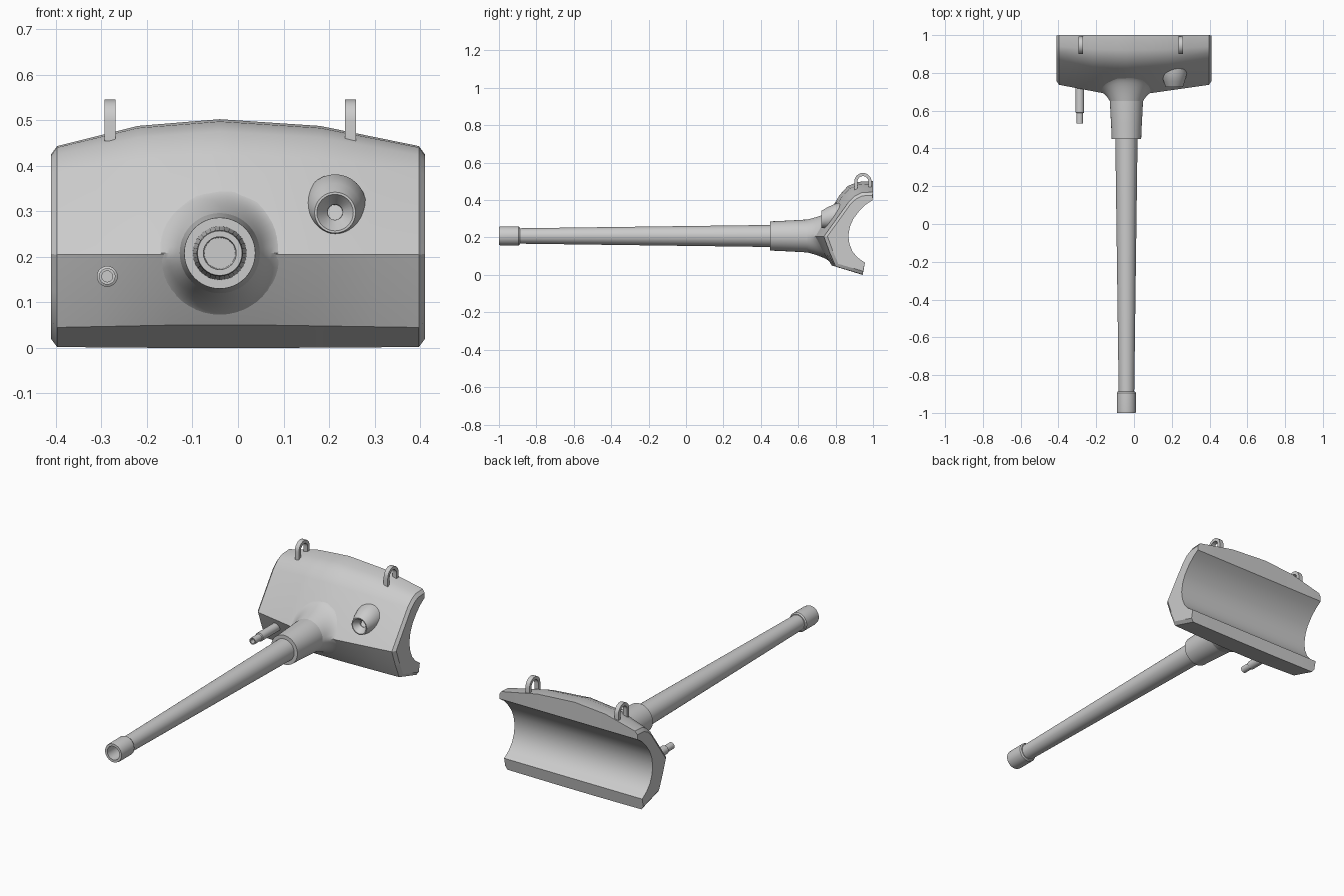
import bpy, bmesh, math

if "Cube" in bpy.data.objects:
    bpy.data.objects.remove(bpy.data.objects["Cube"])

paint = bpy.data.materials.new("grey_metal")
paint.diffuse_color = (0.6, 0.6, 0.6, 1)
paint.use_nodes = True
paint.node_tree.nodes["Principled BSDF"].inputs["Base Color"].default_value = paint.diffuse_color
AX, AZ = -0.04, 0.208          # barrel axis


def finish(name, bm, angle=32):
    bmesh.ops.remove_doubles(bm, verts=bm.verts, dist=1e-5)
    bmesh.ops.recalc_face_normals(bm, faces=bm.faces)
    me = bpy.data.meshes.new(name)
    bm.to_mesh(me)
    bm.free()
    me.materials.append(paint)
    ob = bpy.data.objects.new(name, me)
    bpy.context.collection.objects.link(ob)
    bpy.ops.object.select_all(action='DESELECT')
    ob.select_set(True)
    bpy.context.view_layer.objects.active = ob
    bpy.ops.object.shade_smooth_by_angle(angle=math.radians(angle))
    return ob


def loft(name, rings, caps=False, closed_loop=False):
    """Skin a list of closed rings of points."""
    bm = bmesh.new()
    vs = [[bm.verts.new(p) for p in r] for r in rings]
    n = len(rings[0])
    pairs = list(zip(vs, vs[1:])) + ([(vs[-1], vs[0])] if closed_loop else [])
    for a, b in pairs:
        for i in range(n):
            j = (i + 1) % n
            bm.faces.new((a[i], a[j], b[j], b[i]))
    if caps:
        bm.faces.new(vs[0])
        bm.faces.new(vs[-1])
    return finish(name, bm)


def circle(x, y, z, r, n):
    return [(x + r * math.cos(2 * math.pi * i / n), y,
             z + r * math.sin(2 * math.pi * i / n)) for i in range(n)]


def turned(name, x, prof, n=32):
    """Round part along y from (radius, y, z) steps."""
    return loft(name, [circle(x, y, z, r, n) for r, y, z in prof], caps=True)


def interp(v, pts):
    if v <= pts[0][0]:
        return pts[0][1]
    for (a, fa), (b, fb) in zip(pts, pts[1:]):
        if v <= b:
            return fa + (fb - fa) * (v - a) / (b - a)
    return pts[-1][1]


# Shield cross-section (y, z): at the ends and at the middle
END = [(0.945, 0.002), (0.80, 0.045), (0.768, 0.12), (0.737, 0.205), (0.87, 0.39),
       (0.905, 0.423), (0.94, 0.44), (1.0, 0.443)]
MID = [(0.945, 0.0), (0.78, 0.05), (0.735, 0.12), (0.69, 0.205), (0.82, 0.425),
       (0.865, 0.475), (0.92, 0.497), (1.0, 0.502)]
BACK = [(0.998, 0.40), (0.96, 0.375), (0.925, 0.34), (0.895, 0.30), (0.877, 0.26),
        (0.868, 0.21), (0.874, 0.165), (0.89, 0.125), (0.918, 0.092), (0.957, 0.065)]


def front_profile(x):
    top = interp(x, [(-0.397, 0), (-0.22, 0.75), (AX, 1), (0.18, 0.75), (0.397, 0)])
    nose = interp(x, [(-0.397, 0), (-0.15, 1), (0.07, 1), (0.397, 0)])
    out = []
    for i, ((y0, z0), (y1, z1)) in enumerate(zip(END, MID)):
        w = nose if i < 4 else top
        out.append((y0 + (y1 - y0) * w, z0 + (z1 - z0) * w))
    return out


def front_y(x, z):
    return interp(z, [(pz, py) for py, pz in front_profile(x)[1:]])


# Shield body with chamfered ends
def end_ring(x):
    pts = [(y + 0.02 * (0.97 - y) / 0.24, 0.22 + (z - 0.22) * 0.92) for y, z in END]
    return [(x, y, z) for y, z in pts + BACK]


stations = [-0.397, -0.31, -0.22, -0.15, -0.09, AX, 0.01, 0.07, 0.18, 0.29, 0.397]
rings = [[(x, y, z) for y, z in front_profile(x) + BACK] for x in stations]
loft("shield", [end_ring(-0.41)] + rings + [end_ring(0.41)], caps=True)

# Flared root blending the collar into the shield
N = 48
flare = []
for k in range(9):
    t = k / 8
    ease = 1 - (1 - t) ** 2.6
    ring = []
    for x, _, z in circle(AX, 0, AZ, 0.088 + 0.062 * t, N):
        ring.append((x, 0.65 + (front_y(x, z) + 0.003 - 0.65) * ease, z))
    flare.append(ring)
loft("collar_flare", flare)

# Collar, barrel and hollow muzzle
turned("collar", AX, [(0.05, 0.45, AZ), (0.078, 0.45, AZ), (0.081, 0.52, AZ),
                      (0.088, 0.65, AZ), (0.088, 0.74, AZ)], N)
turned("barrel", AX, [(0.041, -0.90, AZ), (0.059, 0.46, AZ)])
turned("muzzle", AX, [(0.034, -0.90, AZ), (0.036, -1.0, AZ), (0.049, -1.0, AZ),
                      (0.051, -0.985, AZ), (0.051, -0.895, AZ), (0.046, -0.888, AZ),
                      (0.040, -0.888, AZ)])

# Sight housing with a funnel opening
turned("sight_housing", 0.213, [(0.016, 0.79, 0.298), (0.017, 0.755, 0.298),
                                (0.040, 0.724, 0.297), (0.045, 0.724, 0.297),
                                (0.056, 0.755, 0.305), (0.068, 0.80, 0.313),
                                (0.068, 0.87, 0.313)])

# Small secondary gun
turned("small_gun", -0.287, [(0.012, 0.56, 0.157), (0.012, 0.532, 0.157),
                             (0.018, 0.532, 0.157), (0.018, 0.587, 0.157),
                             (0.023, 0.590, 0.157), (0.023, 0.80, 0.157)], 20)

# Lifting eyes: an arch with two legs
for side, cx in (("left", -0.281), ("right", 0.247)):
    path = [(0.0, -1.0)]
    path += [(math.pi * i / 12, 0) for i in range(13)] + [(math.pi, -1.0)]
    sections = []
    for a, drop in path:
        sec = []
        for dx, r in ((-0.012, 0.046), (0.012, 0.046), (0.012, 0.029), (-0.012, 0.029)):
            sec.append((cx + dx, 0.946 + r * math.cos(a),
                        0.499 + r * math.sin(a) + 0.045 * drop))
        sections.append(sec)
    loft("lifting_eye_" + side, sections, caps=True)
